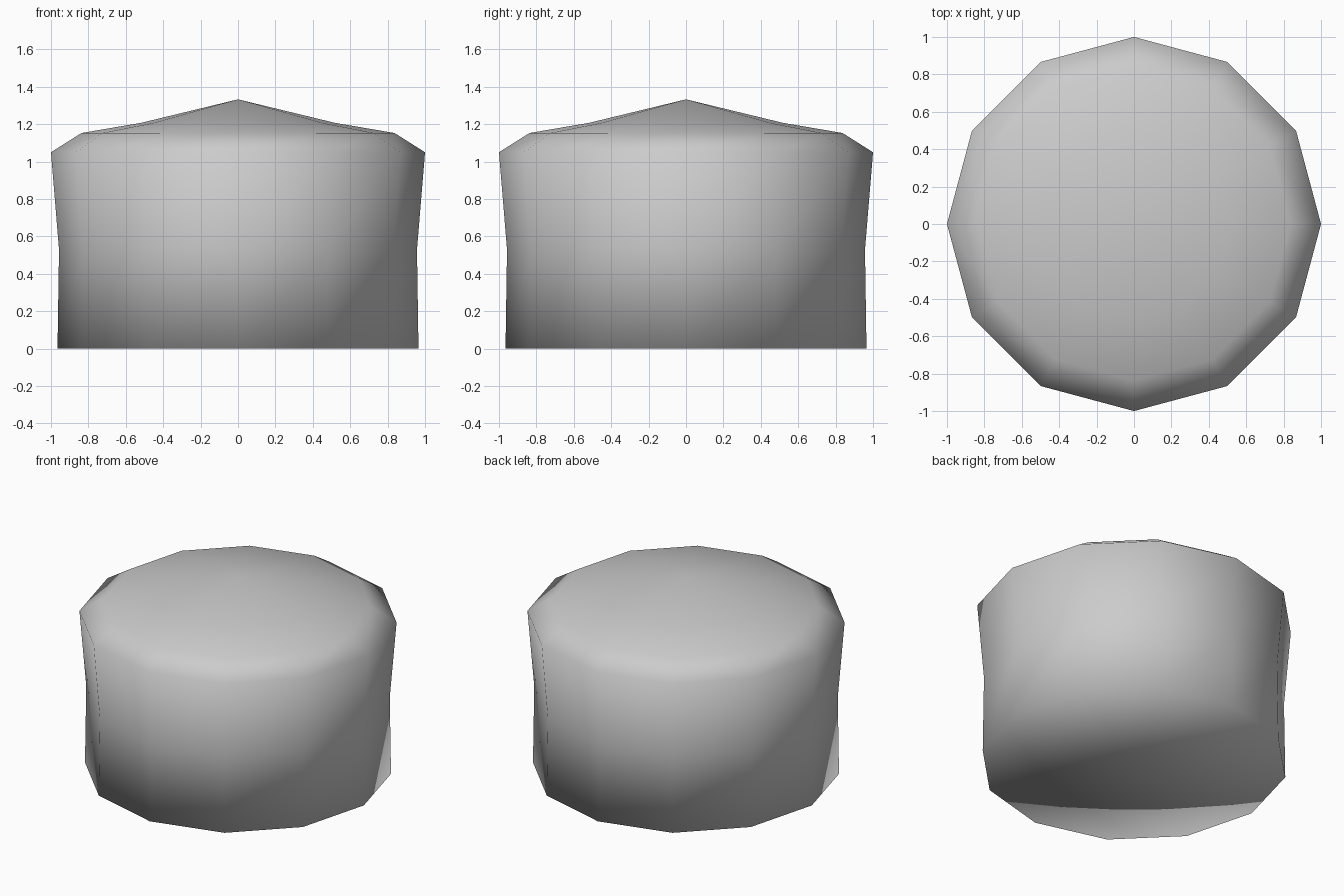
import bpy
import bmesh
from math import cos, sin, tau

cube = bpy.data.objects.get("Cube")
if cube:
    bpy.data.objects.remove(cube, do_unlink=True)

SIDES = 12

# Plain grey material
grey = bpy.data.materials.new("light_grey")
grey.use_nodes = True
colour = (0.6, 0.6, 0.6, 1.0)
grey.diffuse_color = colour
grey.node_tree.nodes["Principled BSDF"].inputs["Base Color"].default_value = colour

# Radius and height of each ring, from the base up to the shoulder and roof
profile = [(0.965, 0), (0.957, 0.53), (1.0, 1.05), (0.837, 1.153), (0.52, 1.207)]

bm = bmesh.new()
rings = [
    [bm.verts.new((r * cos(tau * i / SIDES), r * sin(tau * i / SIDES), z)) for i in range(SIDES)]
    for r, z in profile
]
base = bm.verts.new((0, 0, 0))
peak = bm.verts.new((0, 0, 1.333))

# Walls between the rings, closed by a fan at the base and at the peak
for i in range(SIDES):
    j = (i + 1) % SIDES
    for low, high in zip(rings, rings[1:]):
        bm.faces.new((low[i], low[j], high[j], high[i]))
    bm.faces.new((base, rings[0][j], rings[0][i]))
    bm.faces.new((peak, rings[-1][i], rings[-1][j]))

# Fully smooth shading, including the rims
for face in bm.faces:
    face.smooth = True

mesh = bpy.data.meshes.new("drum_body")
bm.to_mesh(mesh)
bm.free()
mesh.materials.append(grey)
body = bpy.data.objects.new("drum_body", mesh)
bpy.context.collection.objects.link(body)
